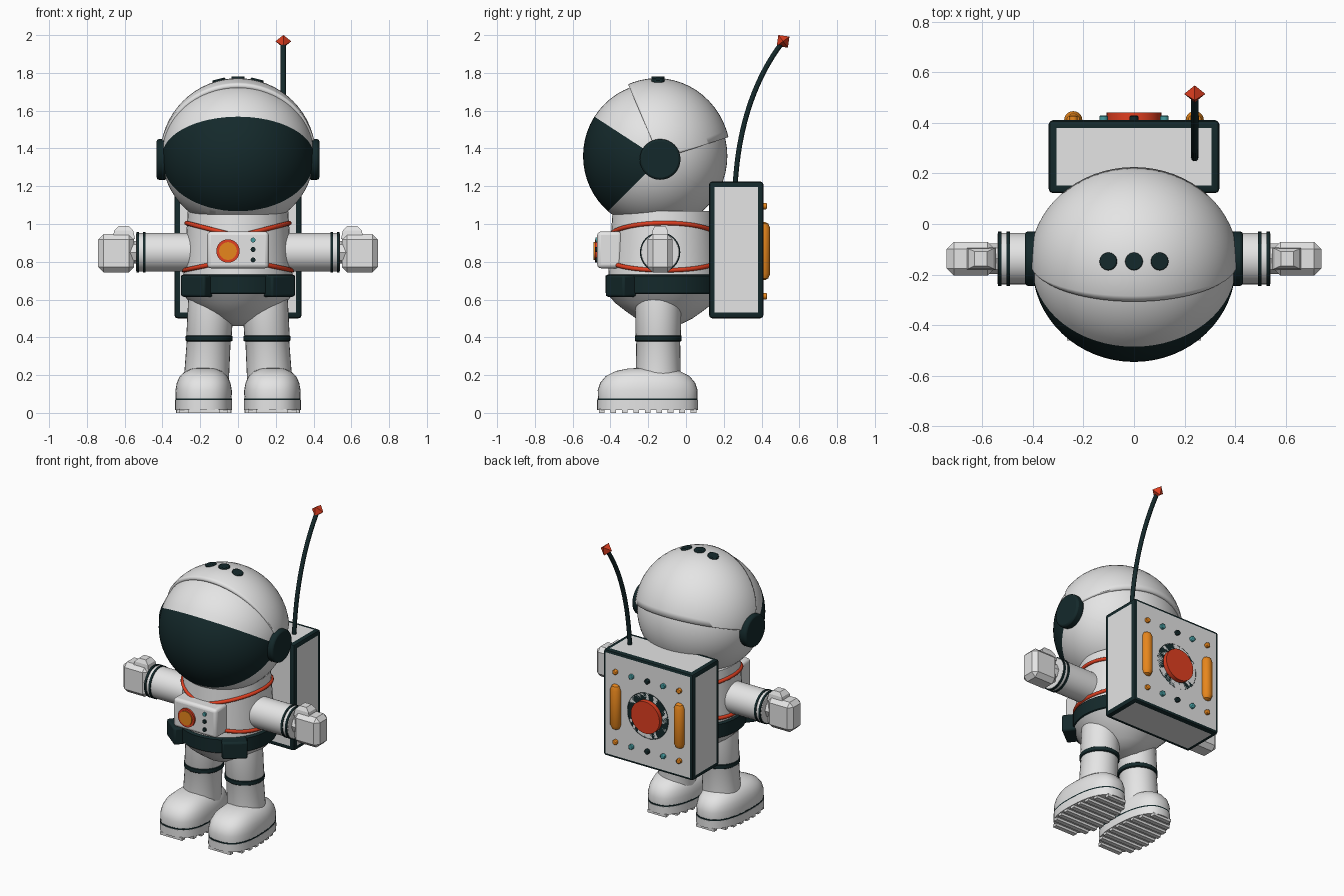
import bpy, bmesh
from math import sin, cos, pi, radians
from mathutils import Vector, Matrix

cube = bpy.data.objects.get("Cube")
if cube:
    bpy.data.objects.remove(cube, do_unlink=True)


def material(name, *rgb):
    m = bpy.data.materials.new(name)
    m.use_nodes = True
    m.diffuse_color = (*rgb, 1)
    node = next(n for n in m.node_tree.nodes if n.type == 'BSDF_PRINCIPLED')
    node.inputs["Base Color"].default_value = (*rgb, 1)
    return m


WHITE = material("suit white", .78, .78, .78)
DARK = material("dark teal", .007, .022, .024)
RED = material("signal red", .75, .05, .015)
ORANGE = material("orange", .8, .24, .012)
TEAL = material("light teal", .06, .32, .34)


def finish(name, bm, *mats, bevel=0, segments=2, smooth=True):
    """Turn a bmesh into an object, keeping hard edges sharp."""
    bmesh.ops.recalc_face_normals(bm, faces=bm.faces)
    for f in bm.faces:
        f.smooth = smooth
    for e in bm.edges:
        e.smooth = e.calc_face_angle(0) < radians(35)
    me = bpy.data.meshes.new(name)
    bm.to_mesh(me)
    bm.free()
    for m in mats:
        me.materials.append(m)
    ob = bpy.data.objects.new(name, me)
    bpy.context.collection.objects.link(ob)
    if bevel:
        mod = ob.modifiers.new("Bevel", 'BEVEL')
        mod.width, mod.segments = bevel, segments
    return ob


def box(name, mat, loc, size, turn=0, **kw):
    bm = bmesh.new()
    mx = Matrix.Translation(loc) @ Matrix.Rotation(turn, 4, 'Z') @ Matrix.Diagonal((*size, 1))
    bmesh.ops.create_cube(bm, size=1, matrix=mx)
    return finish(name, bm, mat, **kw)


def disc(name, mat, loc, r, depth, axis='Y', tilt=0, sides=32, **kw):
    turn = {'X': Matrix.Rotation(pi / 2, 4, 'Y'), 'Y': Matrix.Rotation(pi / 2, 4, 'X'),
            'Z': Matrix.Rotation(tilt, 4, 'Y')}[axis]
    bm = bmesh.new()
    bmesh.ops.create_cone(bm, cap_ends=True, segments=sides, radius1=r, radius2=r,
                          depth=depth, matrix=Matrix.Translation(loc) @ turn)
    return finish(name, bm, mat, **kw)


def oval(x, y, z, rx, ry=None, n=40):
    ry = ry or rx
    return [Vector((x + rx * cos(2 * pi * i / n), y + ry * sin(2 * pi * i / n), z)) for i in range(n)]


def rect(x, y, z, hx, hy):
    return [Vector((x + a * hx, y + b * hy, z)) for a, b in ((1, 1), (-1, 1), (-1, -1), (1, -1))]


def loft(name, mat, rings, **kw):
    bm = bmesh.new()
    loops = [[bm.verts.new(p) for p in ring] for ring in rings]
    n = len(loops[0])
    for a, b in zip(loops, loops[1:]):
        for i in range(n):
            bm.faces.new((a[i], a[(i + 1) % n], b[(i + 1) % n], b[i]))
    bm.faces.new(loops[0])
    bm.faces.new(loops[-1])
    return finish(name, bm, mat, **kw)


def tube(name, mat, points, r, cyclic=False):
    cu = bpy.data.curves.new(name, 'CURVE')
    cu.dimensions, cu.bevel_depth, cu.bevel_resolution, cu.use_fill_caps = '3D', r, 3, True
    sp = cu.splines.new('POLY')
    sp.points.add(len(points) - 1)
    for p, q in zip(sp.points, points):
        p.co = (*q, 1)
    sp.use_cyclic_u = cyclic
    cu.materials.append(mat)
    bpy.context.collection.objects.link(bpy.data.objects.new(name, cu))


# Helmet: a ball split by planes that fan out from the ear axis
EAR = Vector((0, -.137, 1.342))


def fan(dy, dz):
    return Vector((0, -dz, dy))


def ball(y, rx, ry, rz):
    bm = bmesh.new()
    mx = Matrix.Translation((0, y, 1.36)) @ Matrix.Diagonal((rx, ry, rz, 1)) @ Matrix.Rotation(pi / 2, 4, 'Y')
    bmesh.ops.create_uvsphere(bm, u_segments=56, v_segments=32, radius=1, matrix=mx)
    return bm


def cut(bm, co, no, **kw):
    bmesh.ops.bisect_plane(bm, geom=bm.verts[:] + bm.edges[:] + bm.faces[:], plane_co=co, plane_no=no, **kw)


visor_top, visor_low = fan(-.343, .223), fan(-.273, -.272)
bm = ball(-.163, .402, .382, .387)
cut(bm, EAR, visor_top)
cut(bm, EAR, visor_low)
cut(bm, (0, 0, 1.05), (0, 0, -1), clear_outer=True)
bmesh.ops.holes_fill(bm, edges=[e for e in bm.edges if e.is_boundary])
for f in bm.faces:
    p = f.calc_center_median() - EAR
    f.material_index = int(p.dot(visor_top) > 0 > p.dot(visor_low))
finish("helmet", bm, WHITE, DARK)

bm = ball(-.155, .412, .392, .412)
cut(bm, EAR, fan(-.169, .396), clear_outer=True)
cut(bm, EAR, fan(.362, .118), clear_inner=True)
shell = finish("helmet_cap", bm, WHITE)
mod = shell.modifiers.new("Solidify", 'SOLIDIFY')
mod.thickness, mod.offset = .03, -1
for i in (-1, 0, 1):
    disc("helmet_vent", DARK, (i * .1, -.148, 1.768 - .013 * abs(i)), .035, .026, 'Z', i * .24, bevel=.005)

# Torso, belt and stripes
MID = -.115


def torso_r(z):
    return .295 - .065 * (z - .62)


low = ((.46, .03), (.472, .09), (.5, .145), (.54, .2), (.58, .25))
loft("torso", WHITE, [oval(0, MID, z, r, r * 1.03) for z, r in
                      low + tuple((z, torso_r(z)) for z in (.63, .75, .9, 1.07))])
loft("belt", DARK, [oval(0, MID, z, r, r * 1.03) for z, r in ((.625, .285), (.635, .303), (.725, .303), (.735, .285))])
for name, z0, rise in (("upper_stripe", .935, .07), ("lower_stripe", .815, -.06)):
    pts = []
    for i in range(64):
        a = 2 * pi * i / 64
        z = z0 + rise * abs(cos(a))
        r = torso_r(z) + .002
        pts.append((r * cos(a), MID + 1.03 * r * sin(a), z))
    tube(name, RED, pts, .012, True)

# Chest panel
box("chest_panel", WHITE, (0, -.405, .863), (.326, .13, .195), bevel=.02, segments=3)
disc("chest_button_rim", RED, (-.053, -.473, .857), .062, .02)
disc("chest_button", ORANGE, (-.053, -.479, .857), .047, .02)
for z, mat in ((.915, TEAL), (.865, DARK), (.81, DARK)):
    disc("chest_light", mat, (.08, -.472, z), .013, .016, sides=16)


def boot_width(s):
    return .15 - .015 * s


def boot_ring(x, z, k, n=40):
    ring = []
    for i in range(n):
        c, s = cos(2 * pi * i / n), sin(2 * pi * i / n)
        ring.append(Vector((x + k * boot_width(s) * abs(c) ** .8 * (1 if c > 0 else -1),
                            -.203 + k * .267 * abs(s) ** .8 * (1 if s > 0 else -1), z)))
    return ring


# Paired parts
for side, s in (("left_", 1), ("right_", -1)):
    disc(side + "ear", DARK, (s * .403, EAR.y, EAR.z), .108, .055, 'X', bevel=.012)
    box(side + "belt_pouch", DARK, (s * .215, -.345, .672), (.16, .09, .115), s * radians(38), bevel=.012)

    # Arm and hand
    disc(side + "arm", WHITE, (s * .37, -.137, .85), .102, .34, 'X', bevel=.006)
    for x in (.497, .53):
        disc(side + "wrist_ring", DARK, (s * x, -.137, .85), .107, .014, 'X')
    disc(side + "wrist", WHITE, (s * .55, -.137, .85), .06, .06, 'X', sides=8)
    box(side + "hand", WHITE, (s * .645, -.137, .845), (.19, .133, .203), bevel=.028, segments=1, smooth=False)
    loft(side + "thumb", WHITE, [rect(s * .605, -.137, .92, .06, .045), rect(s * .605, -.137, .965, .05, .04),
                                 rect(s * .605, -.137, .99, .025, .028)], smooth=False)

    # Leg
    loft(side + "leg", WHITE, [oval(s * (.178 - .06 * z), -.147, z, r, n=32)
                               for z, r in ((.15, .12), (.39, .116), (.4, .12), (.62, .122))])
    loft(side + "knee_ring", DARK, [oval(s * .153, -.147, z, r, n=32)
                                    for z, r in ((.378, .118), (.383, .124), (.407, .124), (.412, .118))])

    # Boot
    x = s * .182
    loft(side + "boot", WHITE, [boot_ring(x, z, k) for z, k in
         ((.075, .985), (.12, .99), (.16, .94), (.195, .83), (.222, .63), (.235, .38), (.238, .15))])
    loft(side + "boot_welt", DARK, [boot_ring(x, z, .993) for z in (.066, .077)])
    loft(side + "sole", WHITE, [boot_ring(x, z, 1) for z in (.016, .068)])
    for i in range(9):
        t = (i - 4) / 4.4
        half = boot_width(t) * (1 - abs(t) ** 2.5) ** .4
        box(side + "tread", WHITE, (x, -.203 + .267 * t, .01), (2 * half - .01, .03, .02))

# Backpack: a box with light panels inside dark edges
bm = bmesh.new()
bmesh.ops.create_cube(bm, size=1, matrix=Matrix.Translation((0, .266, .863)) @ Matrix.Diagonal((.674, .288, .724, 1)))
bmesh.ops.bevel(bm, geom=bm.edges[:], offset=.016, segments=2, profile=.5, affect='EDGES')
panels = sorted(bm.faces, key=lambda f: -f.calc_area())[:6]
for f in bm.faces:
    f.material_index = 1
for f in panels:
    bmesh.ops.inset_individual(bm, faces=[f], thickness=.004 if f.normal.y > .5 else .02)
    f.material_index = 0
finish("backpack", bm, WHITE, DARK)

BACK = .41
ring = bmesh.new()
bmesh.ops.create_circle(ring, segments=40, radius=.105)
outer = bmesh.ops.extrude_edge_only(ring, edges=ring.edges[:])["geom"]
for v in (g for g in outer if isinstance(g, bmesh.types.BMVert)):
    v.co *= .155 / .105
bmesh.ops.solidify(ring, geom=ring.faces[:], thickness=.047)
low_z = min(v.co.z for v in ring.verts)
bmesh.ops.translate(ring, verts=ring.verts, vec=(0, 0, -low_z))
bmesh.ops.transform(ring, verts=ring.verts,
                    matrix=Matrix.Translation((0, BACK, .857)) @ Matrix.Rotation(-pi / 2, 4, 'X'))
finish("thruster_ring", ring, DARK, bevel=.008)
disc("thruster", RED, (0, BACK + .01, .857), .108, .04)
for x in (-.24, .24):
    loft("back_light_bar", ORANGE, [oval(x, .41, .857 + z, .036 * k, n=20) for z, k in
         ((-.153, .3), (-.145, .7), (-.12, 1), (.12, 1), (.145, .7), (.153, .3))])
for z in (.618, 1.095):
    for i, mat in enumerate((ORANGE, TEAL, DARK, TEAL, ORANGE)):
        disc("back_rivet", mat, ((i - 2) * .12, BACK + .005, z), .017, .026, sides=16, bevel=.004)

# Antenna
start, bend, end = Vector((.24, .26, 1.2)), Vector((.24, .285, 1.66)), Vector((.24, .505, 1.955))
tube("antenna", DARK, [start * (1 - t) ** 2 + bend * 2 * t * (1 - t) + end * t * t
                       for t in (i / 20 for i in range(21))], .014)
bm = bmesh.new()
bmesh.ops.create_uvsphere(bm, u_segments=4, v_segments=2, radius=.042, matrix=Matrix.Translation((.24, .514, 1.967))
                          @ Matrix.Rotation(radians(-8), 4, 'X') @ Matrix.Rotation(pi / 2, 4, 'Y')
                          @ Matrix.Rotation(pi / 4, 4, 'Z'))
finish("antenna_tip", bm, RED, smooth=False)
